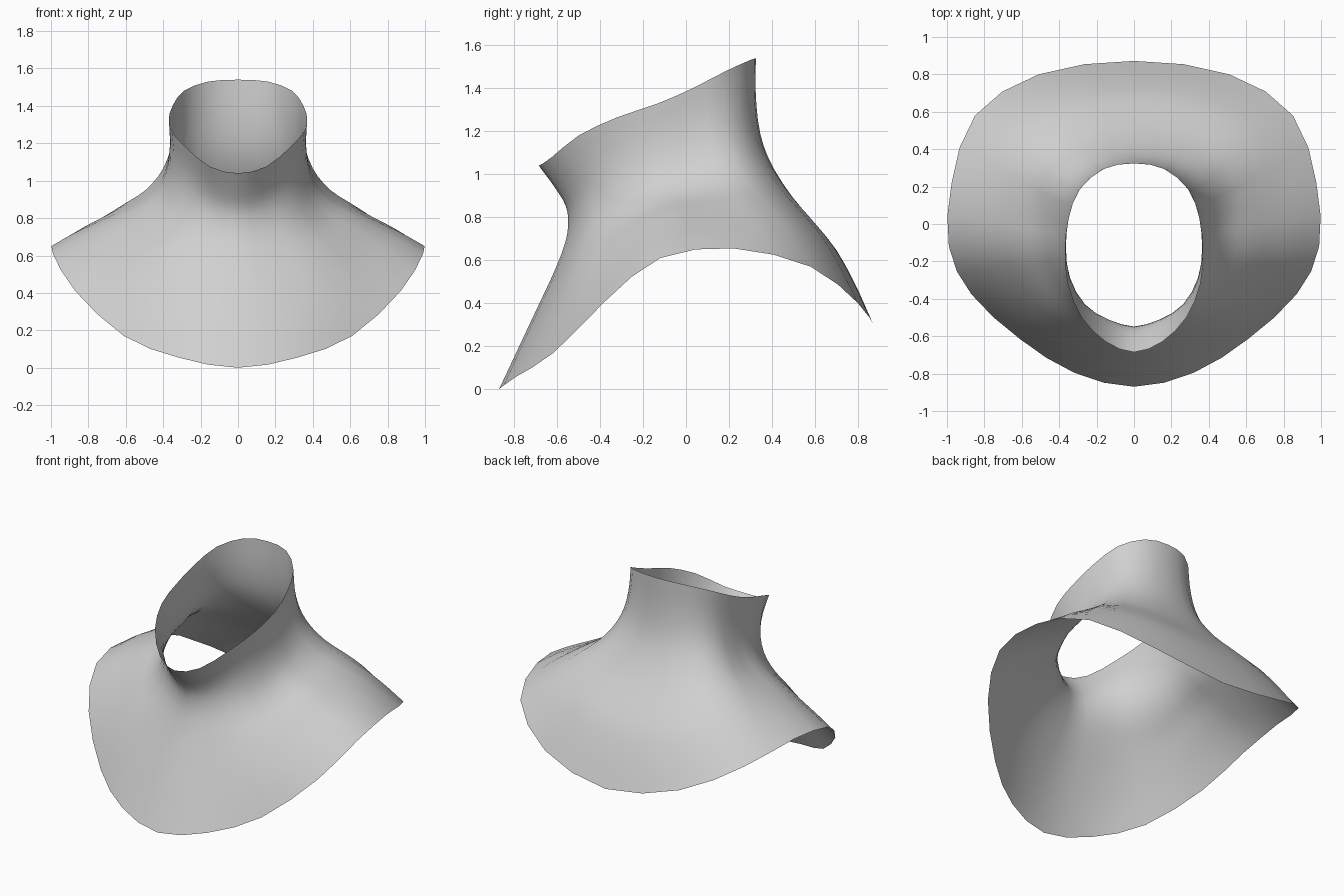
import bpy, bmesh, math
from mathutils import Vector

if "Cube" in bpy.data.objects:
    bpy.data.objects.remove(bpy.data.objects["Cube"])

# Half rims, running from centre front round the right side to centre back
NECK_RIM = [(0, -.685, 1.04), (.15, -.63, 1.075), (.28, -.5, 1.18), (.355, -.32, 1.265), (.37, -.13, 1.33),
            (.35, .03, 1.40), (.29, .185, 1.48), (.16, .295, 1.53), (0, .325, 1.54)]
HEM_RIM = [(0, -.87, 0), (.32, -.795, .055), (.61, -.615, .17), (.87, -.375, .41), (.99, -.12, .61),
           (.975, .22, .655), (.85, .58, .57), (.51, .80, .40), (0, .872, .30)]

# Neck-to-hem profiles (outward distance, height)
FRONT = [(.68, 1.04), (.60, .93), (.555, .85), (.545, .77), (.56, .68), (.61, .55), (.69, .38), (.78, .19), (.87, 0)]
SIDE = [(.37, 1.33), (.365, 1.2), (.38, 1.08), (.425, .97), (.51, .89), (.625, .835), (.745, .77), (.87, .705), (.995, .635)]
BACK = [(.325, 1.54), (.325, 1.36), (.345, 1.19), (.395, 1.05), (.49, .90), (.60, .77), (.70, .645), (.79, .48), (.87, .30)]


def spline(pts, t, mirror=False):
    """Catmull-Rom through pts, t in 0..1; mirror continues a rim across x = 0."""
    pts = [Vector(p) for p in pts]
    n = len(pts) - 1
    i = min(int(t * n), n - 1)
    f = t * n - i

    def get(k):
        if 0 <= k <= n:
            return pts[k]
        if mirror:
            p = pts[-k if k < 0 else 2 * n - k].copy()
            p.x = -p.x
            return p
        return 2 * pts[0] - pts[1] if k < 0 else 2 * pts[n] - pts[n - 1]

    a, b, c, d = (get(i + k) for k in (-1, 0, 1, 2))
    return .5 * (2 * b + (c - a) * f + (2 * a - 5 * b + 4 * c - d) * f * f + (3 * b - a - 3 * c + d) * f ** 3)


def bulge(profile, t):
    """How far a profile departs from its straight chord."""
    return spline(profile, t) - Vector(profile[0]).lerp(Vector(profile[-1]), t)


def near(s, centre, width):
    return math.exp(-((s - centre) / width) ** 2)


def surface(s, t):
    """Point at s (front to back) and t (neck to hem) on the right half."""
    ang = math.pi * s
    w = math.cos(ang) ** 2
    off = bulge(FRONT if s < .5 else BACK, t) * w + bulge(SIDE, t) * (1 - w)
    # Fullness between front and shoulder, so the hem curls under
    off.x += .055 * math.sin(math.pi * t ** 1.6) * near(s, .26, .11)
    # Shoulder drops a little behind the neck
    off -= Vector((.012, .03)) * math.sin(math.pi * t) ** 2 * near(s, .61, .1)
    p = spline(NECK_RIM, s, True).lerp(spline(HEM_RIM, s, True), t)
    return p + Vector((math.sin(ang) * off.x, -math.cos(ang) * off.x, off.y))


# Cowl: one open sheet lofted between the two rims
COLS, ROWS = 16, 20
bm = bmesh.new()
rings = []
for r in range(ROWS + 1):
    half = [surface(c / COLS, r / ROWS) for c in range(COLS + 1)]
    left = [Vector((-p.x, p.y, p.z)) for p in half[-2:0:-1]]
    rings.append([bm.verts.new(p) for p in half + left])
for up, low in zip(rings, rings[1:]):
    for c in range(len(up)):
        d = (c + 1) % len(up)
        bm.faces.new((up[c], low[c], low[d], up[d])).smooth = True
mesh = bpy.data.meshes.new("cowl")
bm.to_mesh(mesh)
bm.free()

cloth = bpy.data.materials.new("light grey cloth")
cloth.diffuse_color = (.63, .63, .63, 1)
cloth.use_nodes = True
cloth.node_tree.nodes["Principled BSDF"].inputs["Base Color"].default_value = cloth.diffuse_color
mesh.materials.append(cloth)
bpy.context.collection.objects.link(bpy.data.objects.new("cowl", mesh))
